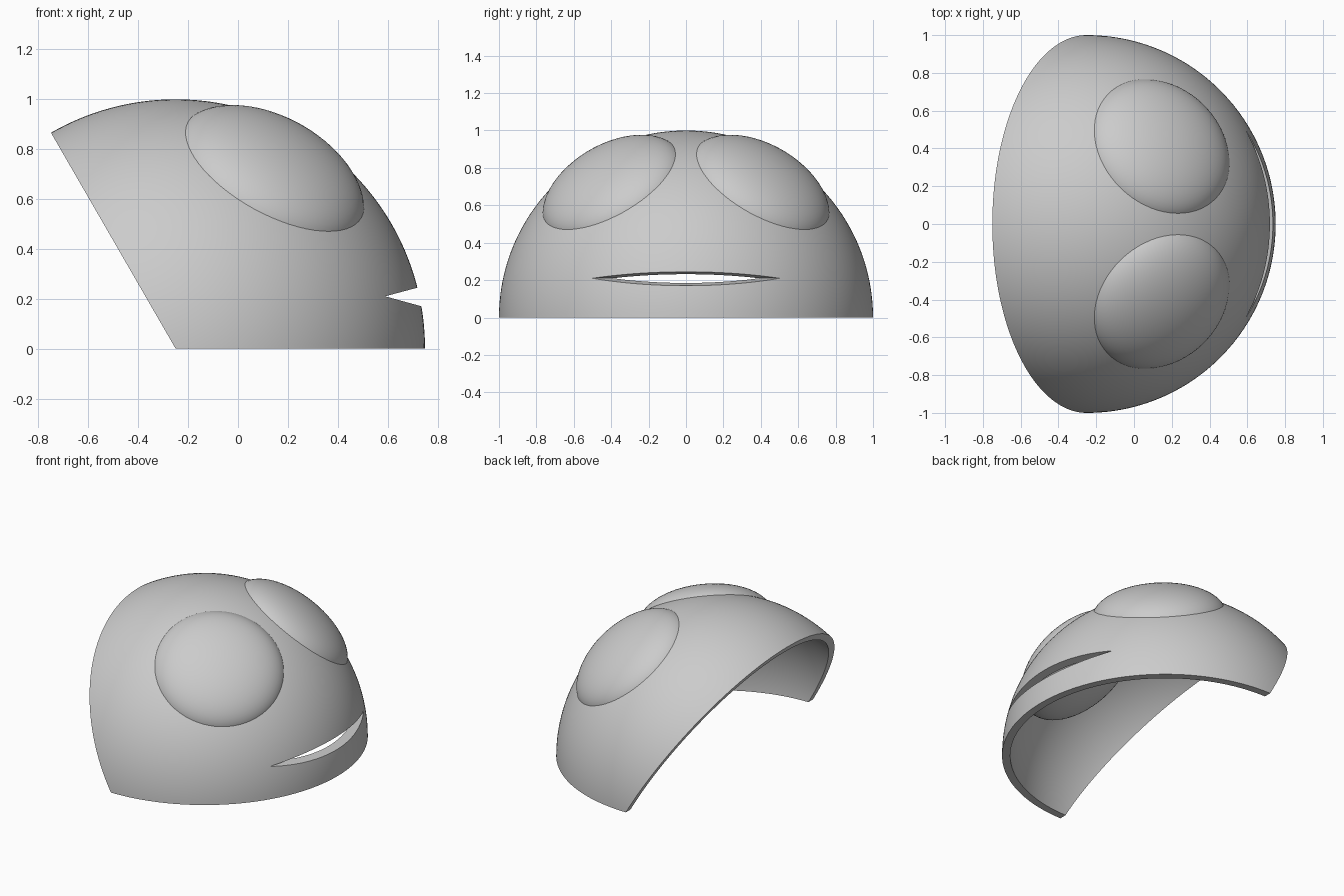
import bpy
import bmesh
from math import sin, cos, pi, radians
from mathutils import Vector, Matrix

if "Cube" in bpy.data.objects:
    bpy.data.objects.remove(bpy.data.objects["Cube"])

CENTRE = Vector((-0.25, 0, 0))
OUTER, INNER = 1.0, 0.95
SWEEP = radians(120)

grey = bpy.data.materials.new("plain grey")
grey.use_nodes = True
colour = (0.6, 0.6, 0.6, 1)
grey.diffuse_color = colour
grey.node_tree.nodes["Principled BSDF"].inputs["Base Color"].default_value = colour


def make_object(name, bm):
    bmesh.ops.recalc_face_normals(bm, faces=bm.faces)
    mesh = bpy.data.meshes.new(name)
    bm.to_mesh(mesh)
    bm.free()
    mesh.materials.append(grey)
    obj = bpy.data.objects.new(name, mesh)
    bpy.context.collection.objects.link(obj)
    return obj


def activate(obj):
    bpy.ops.object.select_all(action='DESELECT')
    obj.select_set(True)
    bpy.context.view_layer.objects.active = obj


def smooth(obj):
    activate(obj)
    bpy.ops.object.shade_smooth_by_angle(angle=radians(30))


# Head shell: a thick half-circle band swept about the y axis
def head_shell(steps=64, segments=96):
    bm = bmesh.new()

    def arc(radius, turn):
        points = []
        for i in range(segments + 1):
            a = pi * i / segments
            r = radius * sin(a)
            p = Vector((r * cos(turn), -radius * cos(a), r * sin(turn)))
            points.append(bm.verts.new(CENTRE + p))
        return points

    def strip(a, b):
        for i in range(segments):
            bm.faces.new((a[i], a[i + 1], b[i + 1], b[i]))

    turns = [SWEEP * k / steps for k in range(steps + 1)]
    outer = [arc(OUTER, t) for t in turns]
    inner = [arc(INNER, t) for t in turns]
    for k in range(steps):
        strip(outer[k], outer[k + 1])
        strip(inner[k + 1], inner[k])
    strip(inner[0], outer[0])
    strip(outer[-1], inner[-1])
    bmesh.ops.remove_doubles(bm, verts=bm.verts, dist=1e-5)
    return make_object("head_shell", bm)


# Mouth cutter: a wedge with its sharp edge along y
def mouth_wedge():
    bm = bmesh.new()
    profile = [(0.59, 0.21), (0.99, 0.10), (0.99, 0.317)]
    face = bm.faces.new([bm.verts.new((x, -0.8, z)) for x, z in profile])
    moved = bmesh.ops.extrude_face_region(bm, geom=[face])["geom"]
    verts = [v for v in moved if isinstance(v, bmesh.types.BMVert)]
    bmesh.ops.translate(bm, verts=verts, vec=(0, 1.6, 0))
    return make_object("mouth_cutter", bm)


shell = head_shell()
cutter = mouth_wedge()
cutter.hide_render = True
cut = shell.modifiers.new("mouth", 'BOOLEAN')
cut.operation = 'DIFFERENCE'
cut.solver = 'EXACT'
cut.object = cutter
activate(shell)
bpy.ops.object.modifier_apply(modifier=cut.name)
bpy.data.objects.remove(cutter)
smooth(shell)

# Eyes: flattened balls sunk through the shell
for name, side in (("left_eye", 1), ("right_eye", -1)):
    axis = Vector((0.433, 0.448 * side, 0.782)).normalized()
    bm = bmesh.new()
    bmesh.ops.create_uvsphere(bm, u_segments=64, v_segments=32, radius=1)
    place = (Matrix.Translation(CENTRE + axis * 0.865)
             @ axis.to_track_quat('Z', 'Y').to_matrix().to_4x4()
             @ Matrix.Diagonal((0.412, 0.412, 0.2, 1)))
    bmesh.ops.transform(bm, matrix=place, verts=bm.verts)
    smooth(make_object(name, bm))
